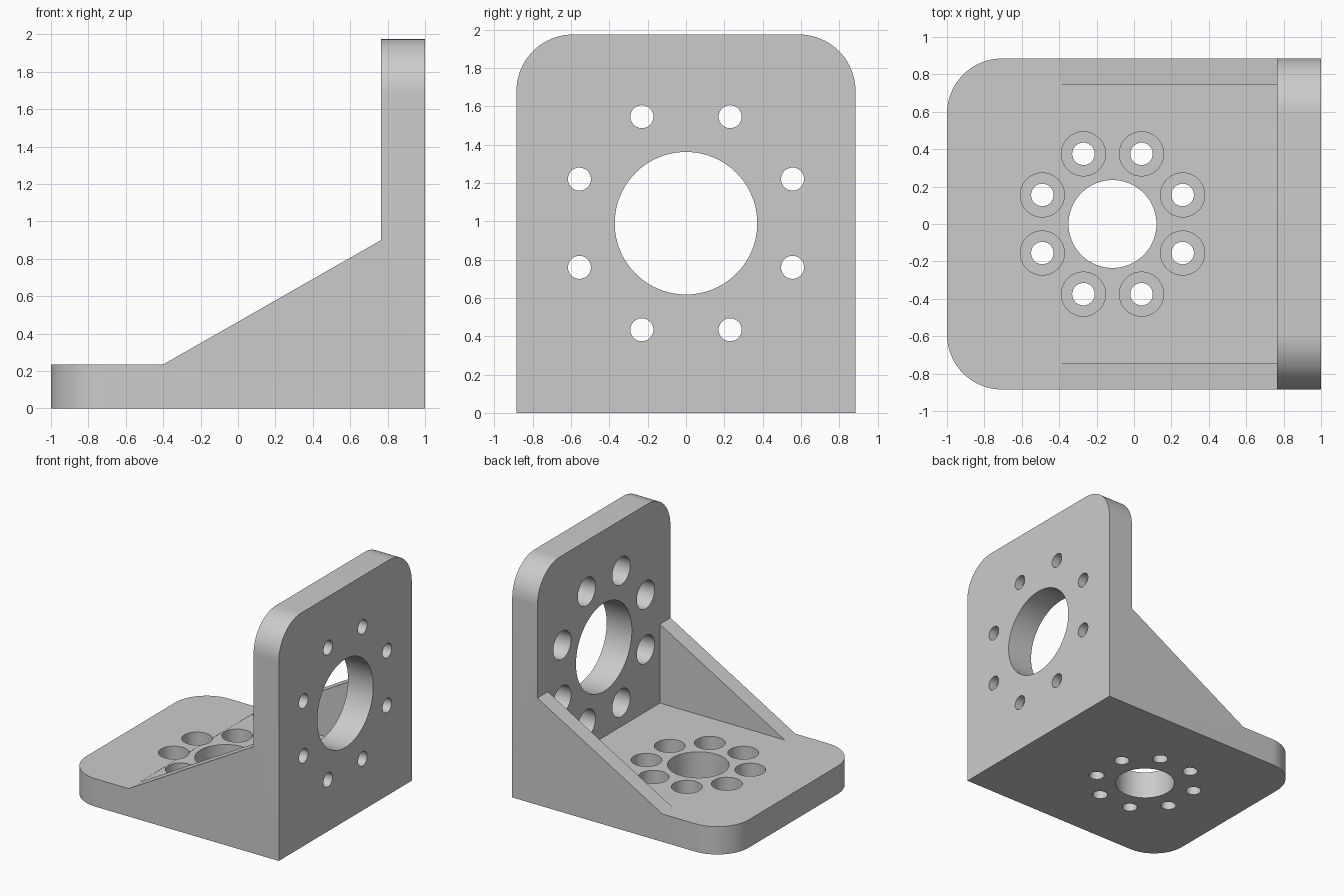
import bpy, bmesh, math
from mathutils import Matrix, Vector

HALF_W, THICK, TOP = 0.885, 0.235, 1.975
INNER_X, GUSSET_Y, CORNER = 0.765, 0.745, 0.295

cube = bpy.data.objects.get("Cube")
if cube:
    bpy.data.objects.remove(cube, do_unlink=True)

grey = bpy.data.materials.new("light grey metal")
grey.use_nodes = True
colour = (0.6, 0.6, 0.6, 1)
grey.diffuse_color = colour
grey.node_tree.nodes["Principled BSDF"].inputs["Base Color"].default_value = colour


def make_object(name, bm):
    bmesh.ops.recalc_face_normals(bm, faces=bm.faces)
    mesh = bpy.data.meshes.new(name)
    bm.to_mesh(mesh)
    bm.free()
    mesh.materials.append(grey)
    obj = bpy.data.objects.new(name, mesh)
    bpy.context.collection.objects.link(obj)
    return obj


def lathe(bm, matrix, rings, sides):
    """Closed turned solid from (radius, depth) rings."""
    loops = []
    for r, h in rings:
        loops.append([bm.verts.new(matrix @ Vector((
            r * math.cos(math.tau * i / sides), r * math.sin(math.tau * i / sides), h)))
            for i in range(sides)])
    for a, b in zip(loops, loops[1:]):
        for i in range(sides):
            j = (i + 1) % sides
            bm.faces.new((a[i], a[j], b[j], b[i]))
    bm.faces.new(loops[0])
    bm.faces.new(loops[-1])


def hole_pattern(bm, matrix, bore, circle):
    """Central bore with eight counterbored bolt holes around it."""
    lathe(bm, matrix, [(bore, -0.03), (bore, 0.3)], 96)
    for k in range(8):
        a = math.tau * (k + 0.5) / 8
        place = matrix @ Matrix.Translation((circle * math.cos(a), circle * math.sin(a), 0))
        lathe(bm, place, [(0.118, -0.03), (0.118, 0.16), (0.06, 0.16), (0.06, 0.3)], 48)


def cut(target, cutter):
    cutter.hide_render = True
    mod = target.modifiers.new("cut", "BOOLEAN")
    mod.operation, mod.solver, mod.object = "DIFFERENCE", "EXACT", cutter
    bpy.context.view_layer.objects.active = target
    bpy.ops.object.modifier_apply(modifier=mod.name)
    bpy.data.objects.remove(cutter, do_unlink=True)


# Side profile swept across the full width
profile = [(-1, 0), (1, 0), (1, TOP), (INNER_X, TOP),
           (INNER_X, 0.9), (-0.4, THICK), (-1, THICK)]
bm = bmesh.new()
face = bm.faces.new([bm.verts.new((x, -HALF_W, z)) for x, z in profile])
swept = bmesh.ops.extrude_face_region(bm, geom=[face])["geom"]
bmesh.ops.translate(bm, vec=(0, 2 * HALF_W, 0),
                    verts=[v for v in swept if isinstance(v, bmesh.types.BMVert)])
bmesh.ops.recalc_face_normals(bm, faces=bm.faces)


# Rounded corners at the free ends of both plates
def is_corner(edge):
    a, b = (v.co for v in edge.verts)
    same_side = abs(a.y - b.y) < 1e-4
    at_end = (a.x < -0.99 and b.x < -0.99) or (a.z > TOP - 0.01 and b.z > TOP - 0.01)
    return same_side and at_end


bmesh.ops.bevel(bm, geom=[e for e in bm.edges if is_corner(e)], offset=CORNER,
                segments=20, profile=0.5, affect="EDGES")
bracket = make_object("angle_bracket", bm)

# Open space between the two gussets
bm = bmesh.new()
size = Vector((INNER_X + 0.398, 2 * GUSSET_Y, 1))
bmesh.ops.create_cube(bm, size=1, matrix=Matrix.Translation(
    (INNER_X - size.x / 2, 0, THICK + size.z / 2)) @ Matrix.Diagonal((*size, 1)))
cut(bracket, make_object("gusset_gap_cutter", bm))

# Holes in the base plate and the upright plate
bm = bmesh.new()
hole_pattern(bm, Matrix.Translation((-0.115, 0, THICK)) @ Matrix.Rotation(math.pi, 4, "X"),
             0.235, 0.406)
hole_pattern(bm, Matrix.Translation((INNER_X, 0, 0.99)) @ Matrix.Rotation(math.pi / 2, 4, "Y"),
             0.372, 0.602)
cut(bracket, make_object("hole_cutter", bm))

# Smooth the round surfaces, keep the edges sharp
bpy.ops.object.select_all(action="DESELECT")
bracket.select_set(True)
bpy.context.view_layer.objects.active = bracket
bpy.ops.object.shade_smooth_by_angle(angle=math.radians(25))
